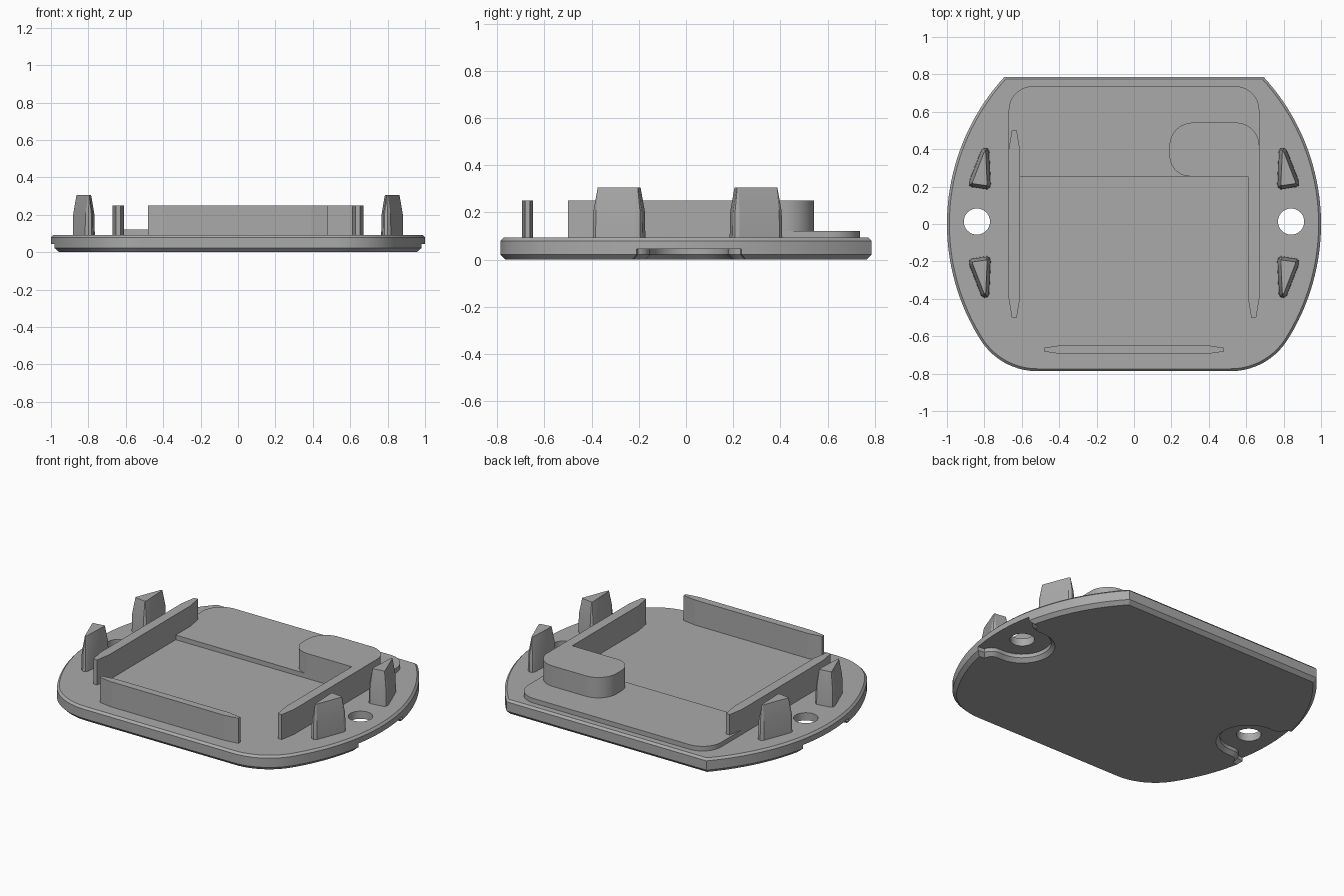
import bpy, bmesh
from math import sin, cos, radians, sqrt, atan2, pi
from mathutils import Vector

cube = bpy.data.objects.get("Cube")
if cube:
    bpy.data.objects.remove(cube, do_unlink=True)

grey = bpy.data.materials.new("plain grey")
grey.use_nodes = True
COLOUR = (0.4, 0.4, 0.4, 1)
grey.diffuse_color = COLOUR
grey.node_tree.nodes["Principled BSDF"].inputs["Base Color"].default_value = COLOUR


def arc(cx, cy, r, a0, a1, n):
    """Points on an arc, angles in radians."""
    return [(cx + r * cos(a0 + (a1 - a0) * i / n),
             cy + r * sin(a0 + (a1 - a0) * i / n)) for i in range(n + 1)]


def inset(outline, d):
    """Move a counter-clockwise outline inward by d with mitred corners."""
    pts = [Vector(p) for p in outline]
    result = []
    for i, p in enumerate(pts):
        e0 = (p - pts[i - 1]).normalized()
        e1 = (pts[(i + 1) % len(pts)] - p).normalized()
        n0, n1 = Vector((-e0.y, e0.x)), Vector((-e1.y, e1.x))
        result.append(p + (n0 + n1) * d / (1 + n0.dot(n1)))
    return result


def loft(name, outline, layers):
    """Solid from (height, inset) layers of one outline."""
    area = sum(p[0] * q[1] - q[0] * p[1]
               for p, q in zip(outline, outline[1:] + outline[:1]))
    if area < 0:
        outline = outline[::-1]
    bm = bmesh.new()
    rings = [[bm.verts.new((p[0], p[1], z)) for p in inset(outline, d)]
             for z, d in layers]
    bm.faces.new(rings[0][::-1])
    bm.faces.new(rings[-1])
    n = len(outline)
    for low, high in zip(rings, rings[1:]):
        for i in range(n):
            j = (i + 1) % n
            bm.faces.new((low[i], low[j], high[j], high[i]))
    bmesh.ops.recalc_face_normals(bm, faces=bm.faces[:])
    mesh = bpy.data.meshes.new(name)
    bm.to_mesh(mesh)
    bm.free()
    mesh.materials.append(grey)
    obj = bpy.data.objects.new(name, mesh)
    bpy.context.collection.objects.link(obj)
    return obj


def activate(obj):
    bpy.ops.object.select_all(action='DESELECT')
    obj.select_set(True)
    bpy.context.view_layer.objects.active = obj


def finish(obj):
    activate(obj)
    bpy.ops.object.shade_smooth_by_angle(angle=radians(25))


def cut(obj, cutter):
    cutter.hide_render = True
    mod = obj.modifiers.new("cut", 'BOOLEAN')
    mod.operation, mod.solver, mod.object = 'DIFFERENCE', 'EXACT', cutter
    activate(obj)
    bpy.ops.object.modifier_apply(modifier=mod.name)
    bpy.data.objects.remove(cutter, do_unlink=True)


def rounded(x0, x1, y0, y1, radii):
    """Rectangle with radii for front-left, front-right, back-right, back-left."""
    out = []
    corners = ((x0, y0, 1, 1), (x1, y0, -1, 1), (x1, y1, -1, -1), (x0, y1, 1, -1))
    for k, ((x, y, sx, sy), r) in enumerate(zip(corners, radii)):
        if r:
            out += arc(x + sx * r, y + sy * r, r, pi + k * pi / 2, pi * 1.5 + k * pi / 2, 12)
        else:
            out.append((x, y))
    return out


TOP = 0.093
ROOT = 0.07
WALL = 0.25

# Base plate: bowed sides, straight back, rounded front corners
R, r, back, front = 1.16, 0.36, 0.787, -0.787
cx = 1 - R
fy = front + r
fx = cx + sqrt((R - r) ** 2 - fy ** 2)
meet = atan2(fy, fx - cx)
half = arc(fx, fy, r, -pi / 2, meet, 14)
half += arc(cx, 0, R, meet, atan2(back, sqrt(R * R - back * back)), 36)[1:]
plate_outline = half + [(-x, y) for x, y in reversed(half)]
plate = loft("base_plate", plate_outline,
             [(0, 0.022), (0.022, 0), (TOP - 0.013, 0), (TOP, 0.013)])

# Underside recesses with flared mouths, and through holes
HOLE_X, HOLE_Y = 0.84, 0.013
for s in (1, -1):
    flare = arc(0.87, 0.235, 0.07, -pi / 2, -radians(15), 8)
    upper = [(x, y) for x, y in flare] + [(1.1, 0.235)]
    bow = arc(0, 0, 0.165, pi / 2, 1.5 * pi, 24)
    pocket = [(HOLE_X + x, HOLE_Y + y) for x, y in bow]
    pocket += [(x, HOLE_Y - y) for x, y in upper]
    pocket += [(x, HOLE_Y + y) for x, y in reversed(upper)]
    pocket = [(s * x, y) for x, y in pocket]
    cut(plate, loft("recess_cutter", pocket,
                    [(-0.01, -0.022), (0, -0.022), (0.022, 0), (0.045, 0)]))
    hole = arc(s * HOLE_X, HOLE_Y, 0.07, 0, 2 * pi, 32)[:-1]
    cut(plate, loft("hole_cutter", hole, [(-0.05, 0), (0.2, 0)]))
finish(plate)

# Raised pad and rounded corner block
finish(loft("raised_pad", rounded(-0.67, 0.67, 0.255, 0.737, (0, 0, 0.13, 0.13)),
            [(ROOT, 0), (0.122, 0)]))
finish(loft("corner_block", rounded(0.19, 0.67, 0.255, 0.542, (0.11, 0, 0.125, 0.125)),
            [(ROOT, 0), (WALL, 0)]))

# Locating rails with tapered ends
loft("left_rail", [(0.61, 0.255), (0.61, -0.4), (0.627, -0.5), (0.653, -0.5),
                   (0.67, -0.4), (0.67, 0.255)], [(ROOT, 0), (WALL, 0)])
loft("right_rail", [(-0.67, 0.4), (-0.67, -0.4), (-0.653, -0.5), (-0.627, -0.5),
                    (-0.61, -0.4), (-0.61, 0.4), (-0.627, 0.5), (-0.653, 0.5)],
     [(ROOT, 0), (WALL, 0)])
loft("front_rail", [(-0.48, -0.682), (-0.39, -0.695), (0.39, -0.695), (0.48, -0.682),
                    (0.48, -0.662), (0.39, -0.648), (-0.39, -0.648), (-0.48, -0.662)],
     [(ROOT, 0), (WALL, 0)])

# Four teardrop clips, mirrored across both axes
clip = [(0.818, 0.39), (0.80, 0.402), (0.782, 0.398), (0.773, 0.38), (0.765, 0.205),
        (0.77, 0.187), (0.785, 0.178), (0.868, 0.19), (0.882, 0.2), (0.884, 0.22)]
for side, sx in (("left", 1), ("right", -1)):
    for end, sy in (("back", 1), ("front", -1)):
        shape = [(sx * x, HOLE_Y / 2 + sy * y) for x, y in clip]
        finish(loft(f"{end}_{side}_clip", shape,
                    [(ROOT, 0), (0.205, 0.003), (0.305, 0.02)]))
